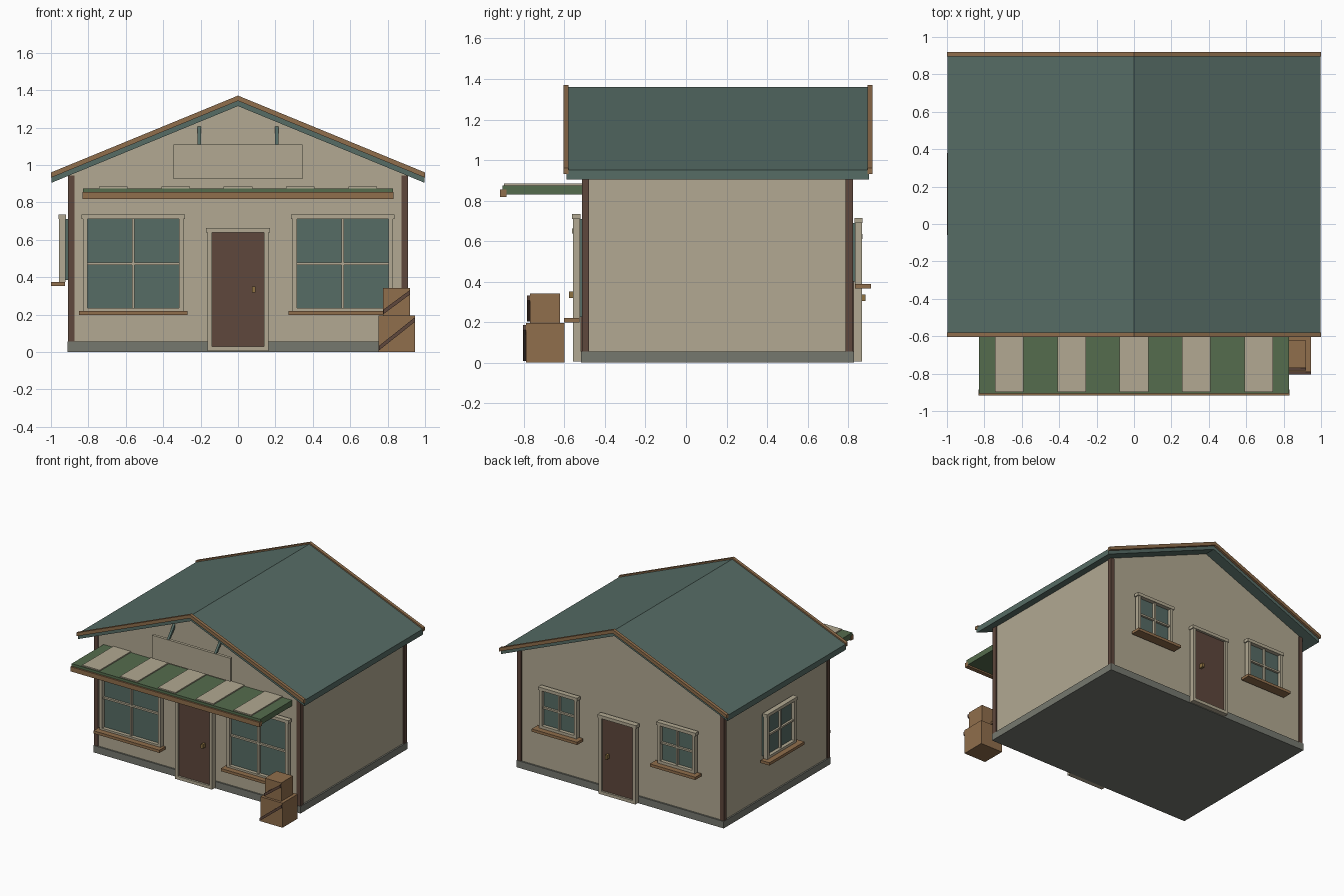
import bpy, bmesh, math
from mathutils import Matrix, Vector

if "Cube" in bpy.data.objects:
    bpy.data.objects.remove(bpy.data.objects["Cube"])


def material(name, r, g, b):
    m = bpy.data.materials.new(name)
    lin = [((c / 255 + 0.055) / 1.055) ** 2.4 for c in (r, g, b)]
    m.diffuse_color = (*lin, 1)
    m.use_nodes = True
    m.node_tree.nodes["Principled BSDF"].inputs["Base Color"].default_value = m.diffuse_color
    return m


TAN = material("tan plaster", 178, 169, 146)
BROWN = material("warm wood", 144, 110, 76)
DARK = material("dark wood", 94, 71, 60)
TEAL = material("teal", 86, 108, 101)
GREEN = material("awning green", 85, 108, 77)
GREY = material("foundation grey", 118, 120, 111)
BRASS = material("brass", 142, 114, 66)


def finish(name, bm, mat, matrix=Matrix()):
    bmesh.ops.recalc_face_normals(bm, faces=bm.faces)
    bm.transform(matrix)
    mesh = bpy.data.meshes.new(name)
    bm.to_mesh(mesh)
    bm.free()
    mesh.materials.append(mat)
    obj = bpy.data.objects.new(name, mesh)
    bpy.context.collection.objects.link(obj)
    return obj


def boxes(name, mat, items, matrix=Matrix()):
    """One object from boxes given as (x0, x1, y0, y1, z0, z1)."""
    bm = bmesh.new()
    for x0, x1, y0, y1, z0, z1 in items:
        size = Matrix.Diagonal((x1 - x0, y1 - y0, z1 - z0, 1))
        mid = Matrix.Translation(((x0 + x1) / 2, (y0 + y1) / 2, (z0 + z1) / 2))
        bmesh.ops.create_cube(bm, size=1, matrix=mid @ size)
    return finish(name, bm, mat, matrix)


def extrude_xz(name, mat, profile, y0, y1):
    """Outline in x and z, extruded along y."""
    bm = bmesh.new()
    face = bm.faces.new([bm.verts.new((x, y0, z)) for x, z in profile])
    new = bmesh.ops.extrude_face_region(bm, geom=[face])["geom"]
    verts = [v for v in new if isinstance(v, bmesh.types.BMVert)]
    bmesh.ops.translate(bm, verts=verts, vec=(0, y1 - y0, 0))
    return finish(name, mat=mat, bm=bm)


def gable(peak, eave, thick, half=0.997):
    return [(-half, eave), (0, peak), (half, eave),
            (half, eave - thick), (0, peak - thick), (-half, eave - thick)]


# Building shell
boxes("foundation", GREY, [(-0.912, 0.912, -0.517, 0.828, 0, 0.055)])
extrude_xz("walls", TAN, [(-0.9, 0.03), (0.9, 0.03), (0.9, 0.955), (0, 1.325), (-0.9, 0.955)],
           -0.505, 0.815)
boxes("corner_posts", DARK,
      [(min(s * 0.875, s * 0.91), max(s * 0.875, s * 0.91), y, y + 0.035, 0.055, 0.945)
       for s in (-1, 1) for y in (-0.513, 0.788)])

# Roof and the wooden trim on both gable ends
extrude_xz("roof", TEAL, gable(1.36, 0.95, 0.045), -0.59, 0.902)
extrude_xz("front_roof_trim", BROWN, gable(1.371, 0.96, 0.028, 1.0), -0.605, -0.58)
extrude_xz("back_roof_trim", BROWN, gable(1.371, 0.96, 0.028, 1.0), 0.895, 0.92)


def window(name, place, glass_half, z0, z1, sill_half, sill_z):
    """Four-pane window; local x runs along the wall and -y points outward."""
    g, bar, edge = glass_half, 0.007, glass_half + 0.024
    zm = (z0 + z1) / 2
    boxes(name + "_glass", TEAL, [(-g - 0.01, g + 0.01, -0.025, 0.01, z0 - 0.01, z1)], place)
    boxes(name + "_frame", TAN, [
        (-edge, -g, -0.053, -0.018, sill_z, z1),
        (g, edge, -0.053, -0.018, sill_z, z1),
        (-g, g, -0.053, -0.018, sill_z, z0),
        (-edge - 0.008, edge + 0.008, -0.057, -0.016, z1, z1 + 0.025),
        (-bar, bar, -0.043, -0.02, z0, z1),
        (-g, g, -0.042, -0.02, zm - bar, zm + bar)], place)
    boxes(name + "_sill", BROWN,
          [(-sill_half, sill_half, -0.097, -0.02, sill_z - 0.022, sill_z)], place)


def door(name, place, top, knob_x, knob_z):
    """Framed door with a knob, in the same local axes as the windows."""
    boxes(name + "_panel", DARK, [(-0.142, 0.142, -0.038, 0.01, 0.025, top)], place)
    boxes(name + "_frame", TAN, [
        (-0.162, -0.138, -0.053, -0.012, 0.005, top),
        (0.138, 0.162, -0.053, -0.012, 0.005, top),
        (-0.138, 0.138, -0.053, -0.012, 0.005, 0.03),
        (-0.17, 0.17, -0.057, -0.012, top, top + 0.025)], place)
    boxes(name + "_knob", BRASS,
          [(knob_x - 0.009, knob_x + 0.009, -0.072, -0.03, knob_z - 0.016, knob_z + 0.016)], place)


def wall_place(x, y, degrees):
    return Matrix.Translation((x, y, 0)) @ Matrix.Rotation(math.radians(degrees), 4, "Z")


# Doors and windows
for side, s in (("left", -1), ("right", 1)):
    window("front_%s_window" % side, wall_place(s * 0.56, -0.505, 0), 0.245, 0.235, 0.71, 0.29, 0.22)
    window("back_%s_window" % side, wall_place(s * 0.52, 0.815, 180), 0.14, 0.41, 0.69, 0.2, 0.388)
window("side_window", wall_place(-0.904, 0.16, -90), 0.16, 0.395, 0.71, 0.22, 0.375)
door("front_door", wall_place(0, -0.505, 0), 0.638, 0.085, 0.335)
door("back_door", wall_place(0, 0.815, 180), 0.61, -0.085, 0.32)

# Striped awning with a front beam
boxes("awning", GREEN, [(-0.83, 0.83, -0.905, -0.5, 0.83, 0.875)])
boxes("awning_stripes", TAN,
      [(i / 3 - 0.077, i / 3 + 0.077, -0.897, -0.505, 0.87, 0.884) for i in range(-2, 3)])
boxes("awning_beam", BROWN, [(-0.832, 0.832, -0.918, -0.885, 0.818, 0.855)])

# Blank hanging board with slanted brackets
boxes("sign_board", TAN, [(-0.345, 0.345, -0.588, -0.565, 0.925, 1.11)])
for side, s in (("left", -1), ("right", 1)):
    a, b = Vector((s * 0.208, -0.578, 1.105)), Vector((s * 0.208, -0.5, 1.2))
    d = b - a
    tilt = Matrix.Translation((a + b) / 2) @ d.to_track_quat("Z", "X").to_matrix().to_4x4()
    boxes("sign_bracket_" + side, TEAL,
          [(-0.009, 0.009, -0.009, 0.009, -d.length / 2, d.length / 2)], tilt)


def crate(name, x0, x1, y0, y1, z0, z1):
    """Wooden crate with a diagonal brace on its front."""
    boxes(name, BROWN, [(x0, x1, y0, y1, z0, z1)])
    w = 0.024
    extrude_xz(name + "_brace", DARK, [(x0 + 0.003, z0 + 0.008), (x1, z1 - 0.01 - w),
                                       (x1, z1 - 0.01), (x0 + 0.003, z0 + 0.008 + w)],
               y0 - 0.014, y0)


# Stacked crates
crate("lower_crate", 0.75, 0.945, -0.79, -0.6, 0, 0.195)
crate("upper_crate", 0.775, 0.92, -0.77, -0.622, 0.195, 0.342)
